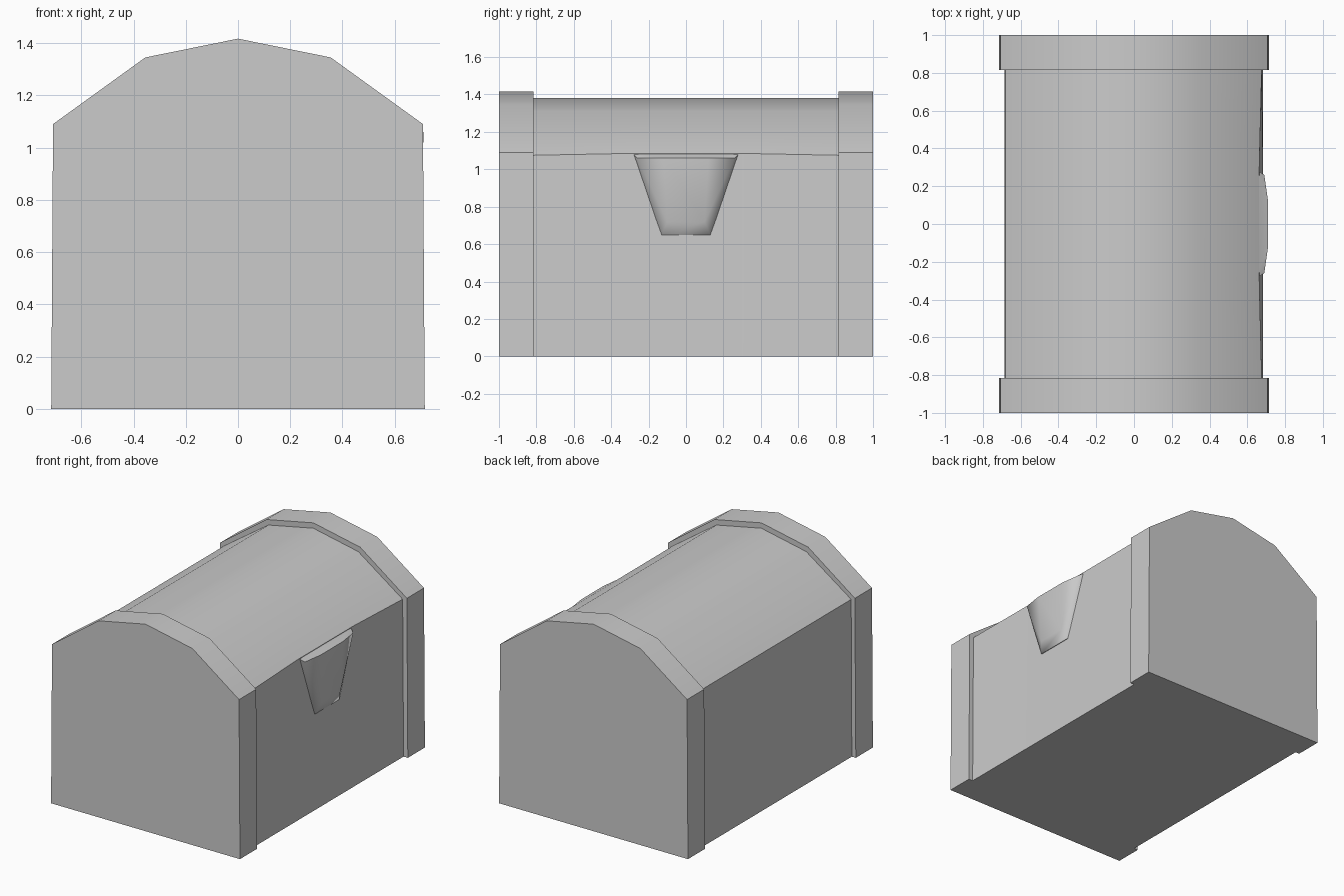
import bpy, bmesh, math

if "Cube" in bpy.data.objects:
    bpy.data.objects.remove(bpy.data.objects["Cube"])

def finish(name, bm, angle=30):
    bmesh.ops.recalc_face_normals(bm, faces=bm.faces)
    me = bpy.data.meshes.new(name)
    bm.to_mesh(me)
    bm.free()
    ob = bpy.data.objects.new(name, me)
    bpy.context.collection.objects.link(ob)
    bpy.ops.object.select_all(action='DESELECT')
    ob.select_set(True)
    bpy.context.view_layer.objects.active = ob
    bpy.ops.object.shade_smooth_by_angle(angle=math.radians(angle))
    return ob

def loft(name, stations):
    """Skin a list of (y, closed xz profile) and cap both ends."""
    bm = bmesh.new()
    rings = [[bm.verts.new((x, y, z)) for x, z in prof] for y, prof in stations]
    for a, b in zip(rings, rings[1:]):
        n = len(a)
        for i in range(n):
            j = (i + 1) % n
            bm.faces.new((a[i], a[j], b[j], b[i]))
    bm.faces.new(rings[0])
    bm.faces.new(rings[-1])
    return finish(name, bm)

# Raised end bands with the faceted lid outline
band = [(-.715, 0), (.715, 0), (.708, 1.09), (.355, 1.345),
        (0, 1.417), (-.355, 1.345), (-.708, 1.09)]
for name, y0, y1 in (("front_band", -1, -.815), ("back_band", .815, 1)):
    loft(name, [(y0, band), (y1, band)])

# Inset chest body, right lid edge pinched slightly next to the latch
def body_profile(x, z):
    return [(-.685, 0), (.683, 0), (x, z), (.34, 1.311),
            (0, 1.38), (-.34, 1.311), (-.68, 1.075)]

loft("chest_body", [(y, body_profile(x, z)) for y, x, z in
     ((-.815, .676, 1.075), (-.3, .663, 1.085), (.3, .663, 1.085), (.815, .676, 1.075))])

# Latch flap bulging over the right side, tapering downwards
bm = bmesh.new()
for x, y, z in ((.60, .28, 1.07), (.645, .29, 1.09), (.69, .26, 1.06),
                (.71, .12, 1.06), (.703, .10, .72), (.675, .13, .65), (.60, .13, .65)):
    for s in (-1, 1):
        bm.verts.new((x, s * y, z))
bmesh.ops.convex_hull(bm, input=bm.verts)
finish("latch_flap", bm, 40)
